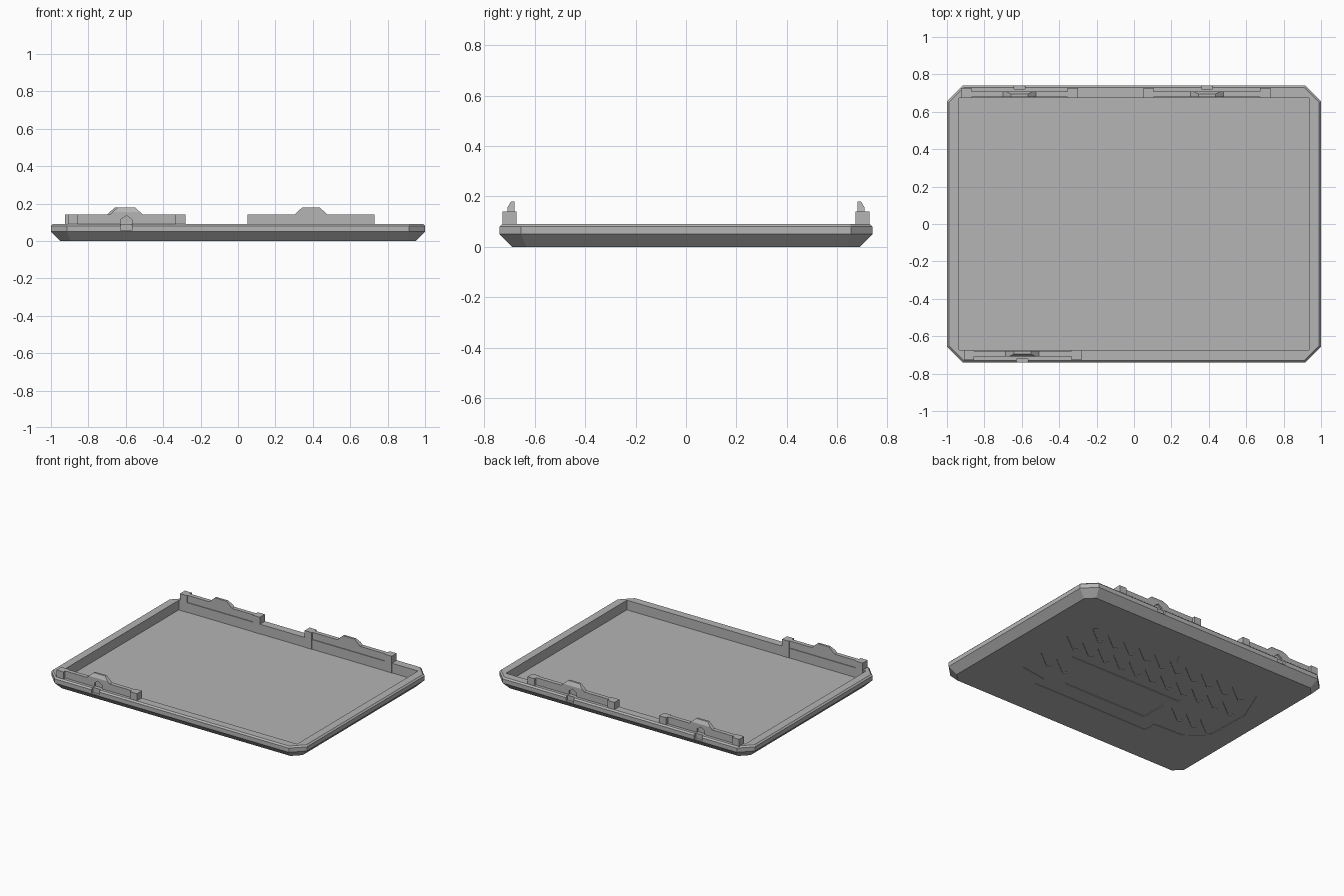
import bpy, bmesh
from math import radians
from mathutils import Matrix, Vector

if "Cube" in bpy.data.objects:
    bpy.data.objects.remove(bpy.data.objects["Cube"])

grey = bpy.data.materials.new("matte grey")
grey.use_nodes = True
grey.diffuse_color = (0.46, 0.46, 0.46, 1)
grey.node_tree.nodes["Principled BSDF"].inputs["Base Color"].default_value = (0.46, 0.46, 0.46, 1)

HX, HY, CUT = 1.0, 0.74, 0.085      # outer half sizes and corner cut
FLOOR, RIM = 0.022, 0.09


def add_loft(bm, rings):
    """Join stacked rings of points into a closed solid."""
    vs = [[bm.verts.new(p) for p in r] for r in rings]
    n = len(vs[0])
    faces = [bm.faces.new(vs[0]), bm.faces.new(vs[-1])]
    for a, b in zip(vs, vs[1:]):
        for i in range(n):
            j = (i + 1) % n
            faces.append(bm.faces.new((a[i], a[j], b[j], b[i])))
    bmesh.ops.recalc_face_normals(bm, faces=faces)


def add_box(bm, x0, x1, y0, y1, z0, z1):
    add_loft(bm, [[(x0, y0, z), (x1, y0, z), (x1, y1, z), (x0, y1, z)] for z in (z0, z1)])


def make(name, bm):
    me = bpy.data.meshes.new(name)
    bmesh.ops.recalc_face_normals(bm, faces=bm.faces)
    bm.to_mesh(me)
    bm.free()
    me.materials.append(grey)
    ob = bpy.data.objects.new(name, me)
    bpy.context.collection.objects.link(ob)
    return ob


def carve(ob, bm):
    """Subtract a solid from an object."""
    cutter = make("cutter", bm)
    cutter.hide_render = True
    mod = ob.modifiers.new("cut", 'BOOLEAN')
    mod.operation, mod.solver, mod.object = 'DIFFERENCE', 'EXACT', cutter
    bpy.context.view_layer.objects.active = ob
    bpy.ops.object.modifier_apply(modifier=mod.name)
    bpy.data.objects.remove(cutter)


def corner_cut_ring(inset, z):
    x, y, c = HX - inset, HY - inset, CUT - 0.586 * inset
    return [(x - c, -y, z), (x, c - y, z), (x, y - c, z), (x - c, y, z),
            (c - x, y, z), (-x, y - c, z), (-x, c - y, z), (c - x, -y, z)]


# Tray shell with bevelled underside and rim
bm = bmesh.new()
add_loft(bm, [corner_cut_ring(i, z) for i, z in ((0.05, 0), (0, 0.05), (0, 0.08), (0.01, RIM))])
tray = make("tray", bm)

# Open interior
bm = bmesh.new()
add_box(bm, -0.935, 0.935, -0.675, 0.675, FLOOR, 0.2)
carve(tray, bm)

# Shallow panel recess on the underside
outline = [(0.77, -0.17), (0.78, 0.23), (0.68, 0.37), (0.43, 0.52), (0.03, 0.49),
           (-0.04, 0.38), (-0.24, 0.48), (-0.63, 0.46), (-0.70, 0.39), (-0.80, 0.15),
           (-0.79, -0.18), (-0.66, -0.30), (-0.43, -0.31), (-0.43, -0.40),
           (0.49, -0.40), (0.49, -0.32), (0.68, -0.29)]
bm = bmesh.new()
add_loft(bm, [[(x, y, z) for x, y in outline] for z in (-0.02, 0.003)])
carve(tray, bm)

# Diagonal vent slots, centre slit and label recess
bm = bmesh.new()
rows = ((0.33, [0.58 - 0.13 * i for i in range(10)]),
        (0.15, [0.64 - 0.13 * i for i in range(11)]),
        (-0.12, [0.63, 0.5, -0.46, -0.58, -0.7]))
for y, centres in rows:
    for x in centres:
        place = Matrix.Translation((x, y, -0.006)) @ Matrix.Rotation(radians(38), 4, 'Z') \
            @ Matrix.Diagonal((0.18, 0.035, 0.026, 1))
        bmesh.ops.create_cube(bm, size=1, matrix=place)
add_box(bm, -0.36, 0.53, 0.01, 0.04, -0.02, 0.007)
add_box(bm, -0.32, 0.34, -0.28, -0.09, -0.02, 0.007)
carve(tray, bm)


def make_clip(name, x0, x1, hook_x, side):
    """Clip rail with end posts, thin plate, bevelled tooth and latch slot."""
    flip = Matrix.Diagonal((1, side, 1, 1))

    # Rim notch
    bm = bmesh.new()
    add_box(bm, hook_x - 0.03, hook_x + 0.03, 0.722, 0.78, 0.055, 0.12)
    bm.transform(flip)
    carve(tray, bm)

    # Plate with latch slot
    bm = bmesh.new()
    add_box(bm, x0 + 0.05, x1 - 0.05, 0.68, 0.709, 0.085, 0.14)
    bm.transform(flip)
    plate = make(name + "_plate", bm)
    house = [(-0.03, 0.07), (0.03, 0.07), (0.03, 0.115), (0, 0.136), (-0.03, 0.115)]
    bm = bmesh.new()
    add_loft(bm, [[(hook_x + x, y, z) for x, z in house] for y in (0.695, 0.75)])
    bm.transform(flip)
    carve(plate, bm)

    # Tooth
    bm = bmesh.new()
    rings = []
    for half, y, z in ((0.09, 0.709, 0.139), (0.073, 0.709, 0.155), (0.045, 0.695, 0.18)):
        a, b = hook_x - half, hook_x + half
        rings.append([(a, 0.68, z), (b, 0.68, z), (b, y, z), (a, y, z)])
    add_loft(bm, rings)
    bm.transform(flip)
    make(name + "_tooth", bm)

    # End posts reaching down to the floor
    bm = bmesh.new()
    for a in (x0, x1 - 0.055):
        add_box(bm, a, a + 0.055, 0.673, 0.728, 0.085, 0.14)
        add_box(bm, a, a + 0.055, 0.673, 0.69, FLOOR, 0.086)
    bm.transform(flip)
    make(name + "_posts", bm)


make_clip("back_right_clip", -0.925, -0.30, -0.612, 1)
make_clip("back_left_clip", 0.05, 0.73, 0.39, 1)
make_clip("front_clip", -0.91, -0.28, -0.597, -1)
